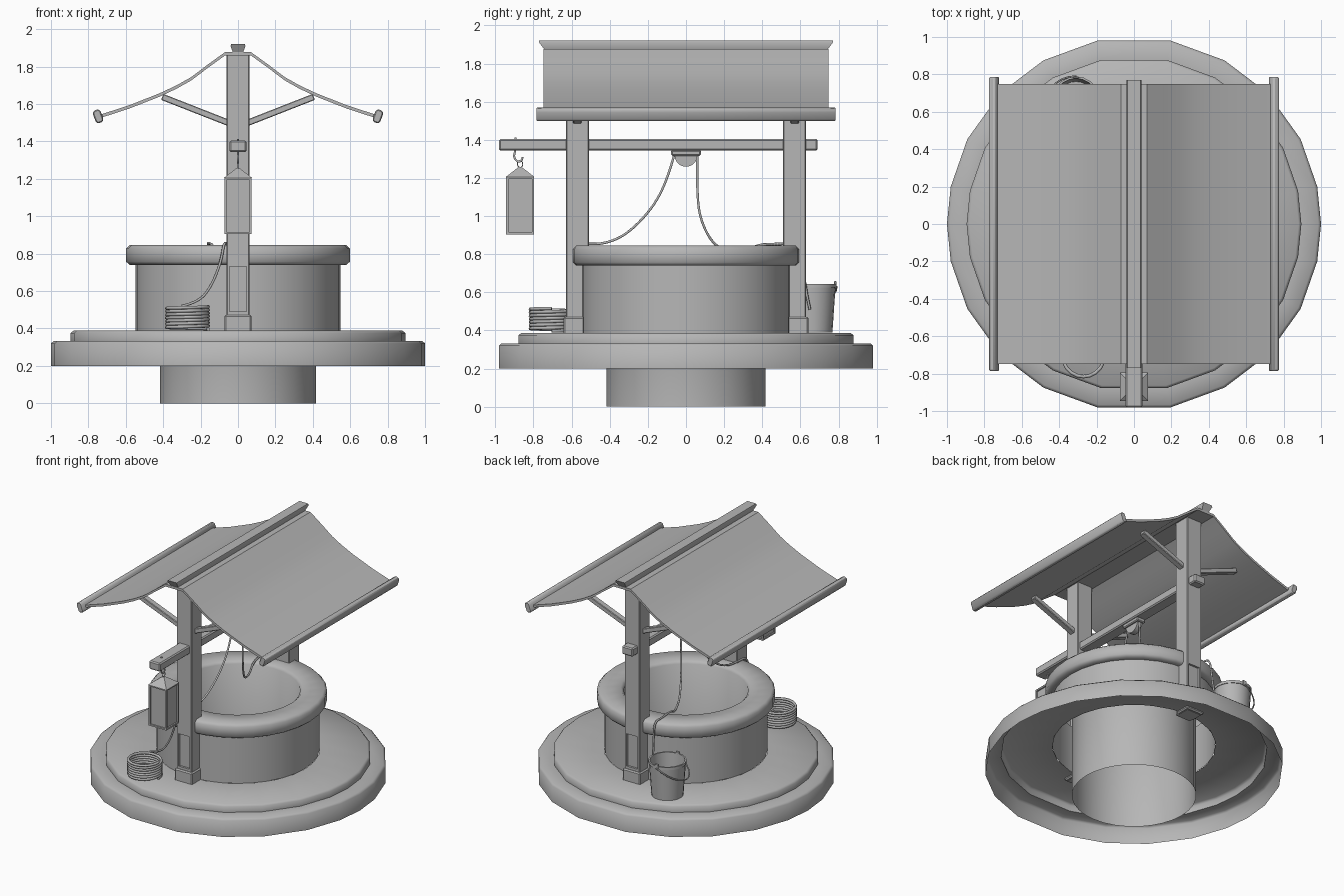
import bpy, bmesh, math
from math import sin, cos, pi, radians
from mathutils import Vector, Matrix

if "Cube" in bpy.data.objects:
    bpy.data.objects.remove(bpy.data.objects["Cube"])

grey = bpy.data.materials.new("mid_grey")
grey.diffuse_color = (0.47, 0.47, 0.47, 1)
grey.use_nodes = True
grey.node_tree.nodes["Principled BSDF"].inputs["Base Color"].default_value = grey.diffuse_color


def finish(name, bm, smooth=True, bevel=0, angle=50):
    bmesh.ops.recalc_face_normals(bm, faces=bm.faces)
    me = bpy.data.meshes.new(name)
    bm.to_mesh(me)
    bm.free()
    me.materials.append(grey)
    ob = bpy.data.objects.new(name, me)
    bpy.context.collection.objects.link(ob)
    if bevel:
        m = ob.modifiers.new("bevel", 'BEVEL')
        m.width, m.segments = bevel, 1
    if smooth:
        bpy.ops.object.select_all(action='DESELECT')
        ob.select_set(True)
        bpy.context.view_layer.objects.active = ob
        bpy.ops.object.shade_smooth_by_angle(angle=radians(angle))
    return ob


def box(name, center, size, bevel=0.0, rot=None):
    bm = bmesh.new()
    mat = Matrix.Translation(center) @ (rot or Matrix()) @ Matrix.Diagonal((*size, 1))
    bmesh.ops.create_cube(bm, size=1, matrix=mat)
    return finish(name, bm, False, bevel)


def lathe(name, profile, angles=32, center=(0, 0)):
    # open surface of revolution about a vertical axis
    if isinstance(angles, int):
        angles = [360 * i / angles for i in range(angles)]
    bm = bmesh.new()
    rings = [[bm.verts.new((center[0] + r * cos(radians(a)), center[1] + r * sin(radians(a)), z))
              for a in angles] for r, z in profile]
    n = len(angles)
    for lo, hi in zip(rings, rings[1:]):
        for i in range(n):
            j = (i + 1) % n
            bm.faces.new((lo[i], lo[j], hi[j], hi[i]))
    return finish(name, bm)


def sweep_y(name, outline, y_of, bevel=0):
    # closed x/z outline run along y; y_of gives the half length at each point
    bm = bmesh.new()
    ends = [[bm.verts.new((x, s * y_of(x, z), z)) for x, z in outline] for s in (-1, 1)]
    n = len(outline)
    for i in range(n):
        j = (i + 1) % n
        bm.faces.new((ends[0][i], ends[0][j], ends[1][j], ends[1][i]))
    for e in ends:
        bm.faces.new(e)
    return finish(name, bm, True, bevel)


def tube(name, points, radius, kind='NURBS', sides=1):
    cu = bpy.data.curves.new(name, 'CURVE')
    cu.dimensions = '3D'
    cu.bevel_depth, cu.bevel_resolution = radius, sides
    cu.use_fill_caps = True
    cu.resolution_u = 6
    cu.materials.append(grey)
    sp = cu.splines.new(kind)
    sp.points.add(len(points) - 1)
    for p, co in zip(sp.points, points):
        p.co = (*co, 1)
    if kind == 'NURBS':
        sp.use_endpoint_u, sp.order_u = True, 3
    ob = bpy.data.objects.new(name, cu)
    bpy.context.collection.objects.link(ob)
    return ob


# stone platform: an open-bottomed stepped shell
quarter = [0, 11.5, 27, 44.5, 61, 78.8]
round_angles = quarter + [180 - a for a in reversed(quarter)]
round_angles += [180 + a for a in quarter[1:]] + [360 - a for a in reversed(quarter[1:])]
lathe("platform", [(1.0, 0.2), (1.0, 0.32), (0.985, 0.333), (0.895, 0.333), (0.895, 0.375),
                   (0.88, 0.388), (0.55, 0.388)], round_angles)

# well wall, rim and shaft, open at the bottom
lathe("well", [(0.418, 0), (0.418, 0.825), (0.438, 0.845), (0.58, 0.845), (0.598, 0.827),
               (0.598, 0.757), (0.58, 0.74), (0.548, 0.74), (0.548, 0.388)])

# posts with inset panel, foot block and braces
for side, s in (("front", -1), ("back", 1)):
    post = box(side + "_post", (0, s * 0.57, 1.12), (0.124, 0.12, 1.5), 0.005)
    cut = box(side + "_panel_cutter", (0, s * 0.63, 0.61), (0.09, 0.03, 0.24))
    cut.hide_render = True
    cut.hide_viewport = True
    m = post.modifiers.new("panel", 'BOOLEAN')
    m.operation, m.object = 'DIFFERENCE', cut
    box(side + "_post_foot", (0, s * 0.585, 0.422), (0.145, 0.115, 0.1), 0.008)
    for lr, t in (("left", -1), ("right", 1)):
        a, b = Vector((t * 0.04, s * 0.57, 1.495)), Vector((t * 0.405, s * 0.57, 1.638))
        d = b - a
        rot = Matrix.Rotation(-math.atan2(d.z, d.x), 4, 'Y')
        box(f"{side}_{lr}_brace", (a + b) / 2, (d.length, 0.045, 0.034), 0.004, rot)

# cross beam and pulley
box("cross_beam", (0, -0.145, 1.374), (0.09, 1.67, 0.062), 0.008)
box("pulley_bracket", (0, 0, 1.331), (0.07, 0.155, 0.03), 0.006)
bm = bmesh.new()
bmesh.ops.create_cone(bm, cap_ends=True, segments=20, radius1=0.06, radius2=0.06, depth=0.04,
                      matrix=Matrix.Translation((0, 0, 1.319)) @ Matrix.Rotation(pi / 2, 4, 'Y'))
finish("pulley_wheel", bm)

# canvas roof: one sagging sheet with thickness, laid over the ridge
half = [(0.07, 1.868), (0.16, 1.803), (0.25, 1.735), (0.33, 1.69), (0.42, 1.648),
        (0.58, 1.585), (0.74, 1.533)]
line = [(-x, z) for x, z in reversed(half)] + half
bm = bmesh.new()
grid = [[[bm.verts.new((x, y, z + dz)) for x, z in line] for y in (-0.748, 0.748)]
        for dz in (-0.009, 0.009)]
for i in range(len(line) - 1):
    for g in grid:
        bm.faces.new((g[0][i], g[0][i + 1], g[1][i + 1], g[1][i]))
    for e in (0, 1):
        bm.faces.new((grid[0][e][i], grid[0][e][i + 1], grid[1][e][i + 1], grid[1][e][i]))
for i in (0, -1):
    bm.faces.new((grid[0][0][i], grid[0][1][i], grid[1][1][i], grid[1][0][i]))
finish("canvas_roof", bm, angle=30)

# ridge cap and eave rods
sweep_y("ridge_cap", [(-0.025, 1.87), (0.025, 1.87), (0.04, 1.91), (0.036, 1.922),
                      (-0.036, 1.922), (-0.04, 1.91)],
        lambda x, z: 0.74 + 0.03 * min(1, (z - 1.87) / 0.04))
for lr, t in (("left", -1), ("right", 1)):
    c, s = cos(0.35), sin(0.35)
    rod = [(u, v) for u, v in ((0.013, 0.036), (0.022, 0.024), (0.022, -0.024), (0.013, -0.036),
                               (-0.013, -0.036), (-0.022, -0.024), (-0.022, 0.024), (-0.013, 0.036))]
    sweep_y(lr + "_eave_rod", [(t * (0.748 + u * c + v * s), 1.534 - u * s + v * c) for u, v in rod],
            lambda x, z: 0.785, 0.006)

# ropes and coil
cx, cy = -0.27, -0.705
tube("front_rope", [(0, -0.06, 1.33), (0, -0.085, 1.23), (-0.01, -0.16, 1.06), (-0.03, -0.30, 0.91),
                    (-0.045, -0.42, 0.855), (-0.06, -0.53, 0.853), (-0.075, -0.605, 0.86),
                    (-0.09, -0.612, 0.76), (-0.14, -0.61, 0.63), (-0.21, -0.61, 0.54),
                    (-0.3, -0.6, 0.52)], 0.007)
tube("back_rope", [(0, 0.06, 1.33), (0, 0.055, 1.1), (-0.02, 0.085, 0.95), (-0.06, 0.16, 0.83),
                   (-0.11, 0.29, 0.8), (-0.14, 0.38, 0.853), (-0.155, 0.5, 0.853),
                   (-0.16, 0.6, 0.86), (-0.165, 0.615, 0.72), (-0.17, 0.63, 0.6),
                   (-0.175, 0.65, 0.51)], 0.007)
turns, per = 7, 20
tube("rope_coil", [(cx + 0.111 * cos(2 * pi * i / per), cy + 0.111 * sin(2 * pi * i / per),
                    0.397 + 0.119 * i / (turns * per)) for i in range(turns * per + 1)],
     0.0095, 'POLY')

# bucket with tipped handle
bx, by = -0.31, 0.66
lathe("bucket", [(0, 0.39), (0.108, 0.39), (0.124, 0.625), (0.129, 0.625), (0.129, 0.645),
                 (0.118, 0.645), (0.102, 0.405), (0, 0.405)], 20, (bx, by))
tube("bucket_handle", [(bx - 0.155 * sin(pi * i / 12), by + 0.13 * cos(pi * i / 12),
                        0.63 - 0.09 * sin(pi * i / 12)) for i in range(13)], 0.005, 'POLY')
for s in (-1, 1):
    box("bucket_ear", (bx, by + s * 0.123, 0.64), (0.03, 0.012, 0.04), 0.003)

# lantern with inset panes, peaked lid and hook
ly = -0.87
bm = bmesh.new()
bmesh.ops.create_cube(bm, size=1, matrix=Matrix.Translation((0, ly, 1.055)) @
                      Matrix.Diagonal((0.146, 0.146, 0.302, 1)))
bm.normal_update()
sides = [f for f in bm.faces if abs(f.normal.z) < 0.5]
bmesh.ops.inset_individual(bm, faces=sides, thickness=0.016)
bmesh.ops.inset_individual(bm, faces=sides, thickness=0.0, depth=-0.01)
finish("lantern_body", bm, False)
bm = bmesh.new()
bmesh.ops.create_cone(bm, cap_ends=True, segments=4, radius1=0.107, radius2=0.012, depth=0.052,
                      matrix=Matrix.Translation((0, ly, 1.231)) @ Matrix.Rotation(pi / 4, 4, 'Z'))
finish("lantern_lid", bm, False)
tube("lantern_hook", [(0, ly - 0.025, 1.412), (0, ly - 0.025, 1.34), (0, ly - 0.035, 1.31),
                      (0, ly - 0.01, 1.28), (0, ly + 0.012, 1.295), (0, ly + 0.012, 1.31)], 0.006)
tube("lantern_ring", [(0.001, ly + 0.014 * sin(2 * pi * i / 12), 1.273 + 0.018 * cos(2 * pi * i / 12))
                      for i in range(13)], 0.003, 'POLY')
